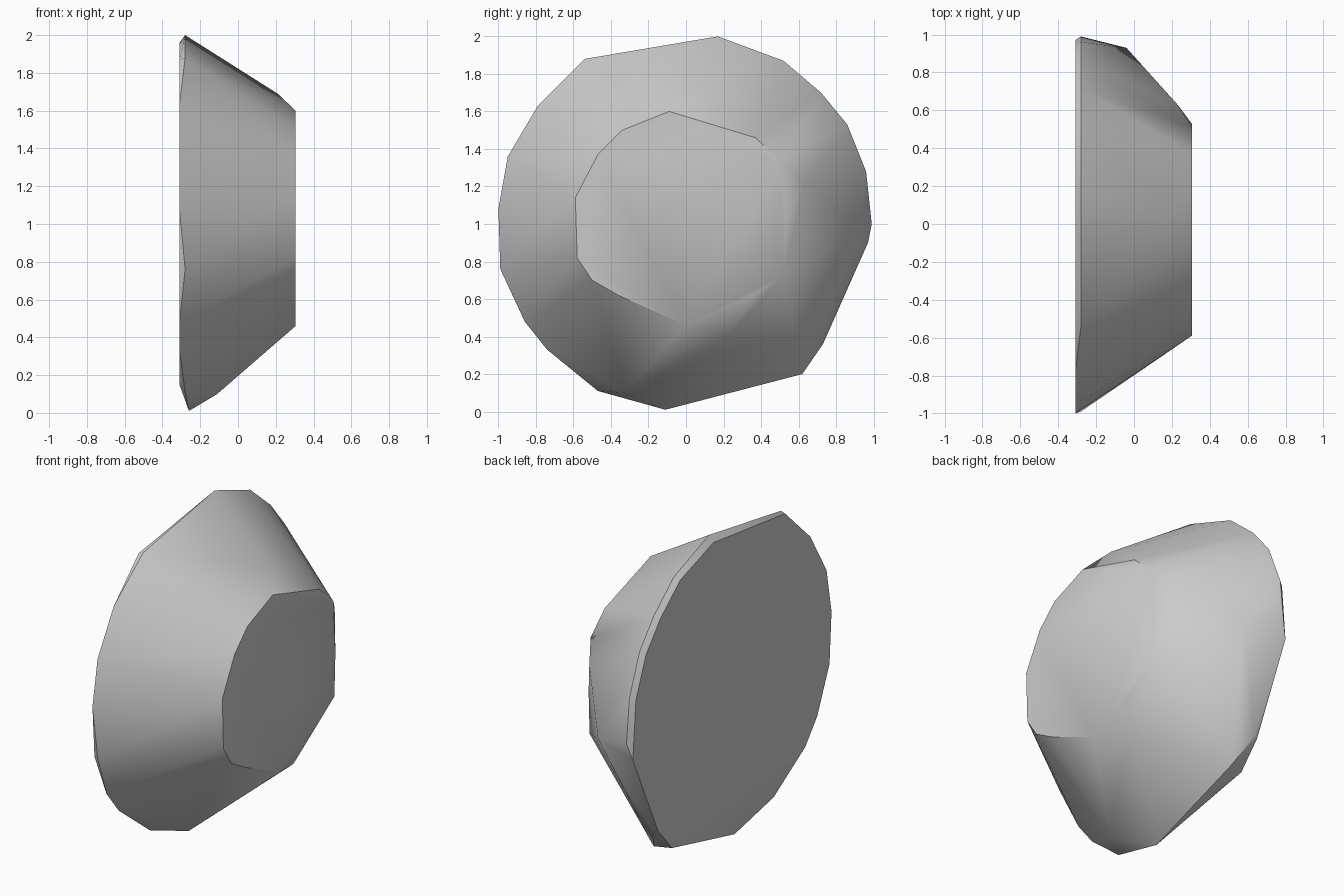
import bpy
import bmesh
import math

default_cube = bpy.data.objects.get("Cube")
if default_cube:
    bpy.data.objects.remove(default_cube, do_unlink=True)


def make_material(name, colour):
    material = bpy.data.materials.new(name)
    material.use_nodes = True
    material.diffuse_color = colour
    shader = material.node_tree.nodes["Principled BSDF"]
    shader.inputs["Base Color"].default_value = colour
    return material


def hull_object(name, corners, material):
    """Wrap the corners in a convex skin and merge its flat regions."""
    mesh = bpy.data.meshes.new(name)
    builder = bmesh.new()
    for corner in corners:
        builder.verts.new(corner)
    hull = bmesh.ops.convex_hull(builder, input=builder.verts)
    unused = set(hull["geom_interior"]) | set(hull["geom_unused"])
    loose = [item for item in unused if isinstance(item, bmesh.types.BMVert)]
    bmesh.ops.delete(builder, geom=loose, context="VERTS")
    bmesh.ops.dissolve_limit(builder, angle_limit=math.radians(1),
                             verts=builder.verts, edges=builder.edges)
    bmesh.ops.recalc_face_normals(builder, faces=builder.faces)
    builder.to_mesh(mesh)
    builder.free()
    mesh.materials.append(material)
    shape = bpy.data.objects.new(name, mesh)
    bpy.context.collection.objects.link(shape)
    return shape


def ring(x, outline):
    return [(x, y, z) for y, z in outline]


# Wide back rim, clockwise from the top
back_rim = ring(-.31, [
    (.17, 1.96), (.5, 1.85), (.7, 1.68), (.84, 1.51), (.94, 1.26),
    (.97, .9), (.72, .36), (.58, .2), (-.4, .15), (-.74, .33),
    (-.86, .48), (-.98, .76), (-1, 1.08), (-.95, 1.36), (-.79, 1.63),
    (-.54, 1.87)])

# Slightly raised outer lip where the rim is chipped
outer_lip = ring(-.28, [
    (.17, 2), (.52, 1.87), (.72, 1.7), (.86, 1.53), (.96, 1.28),
    (.99, 1), (.73, .36), (-.47, .11), (-.99, .76), (-.54, 1.88)])

# Small flat front face
front_face = ring(.305, [
    (-.09, 1.6), (.37, 1.46), (.51, 1.33), (.53, 1), (.52, .73),
    (.37, .63), (0, .46), (-.36, .62), (-.5, .7), (-.58, .82),
    (-.59, 1.14), (-.47, 1.37), (-.34, 1.5)])

# Single corners of the irregular facets between the two ends
facet_corners = [(.21, .05, 1.69), (.23, .63, 1.22), (-.04, .93, .95),
                 (.23, .22, .4), (-.21, .62, .2), (-.26, -.11, .01),
                 (-.11, -.33, .1)]

stone_grey = make_material("stone grey", (.6, .6, .6, 1))
stone = hull_object("faceted_stone",
                    back_rim + outer_lip + front_face + facet_corners,
                    stone_grey)

# Soft shading across the flank, crisp edges round the flat ends
bpy.ops.object.select_all(action="DESELECT")
stone.select_set(True)
bpy.context.view_layer.objects.active = stone
bpy.ops.object.shade_smooth_by_angle(angle=math.radians(35))
